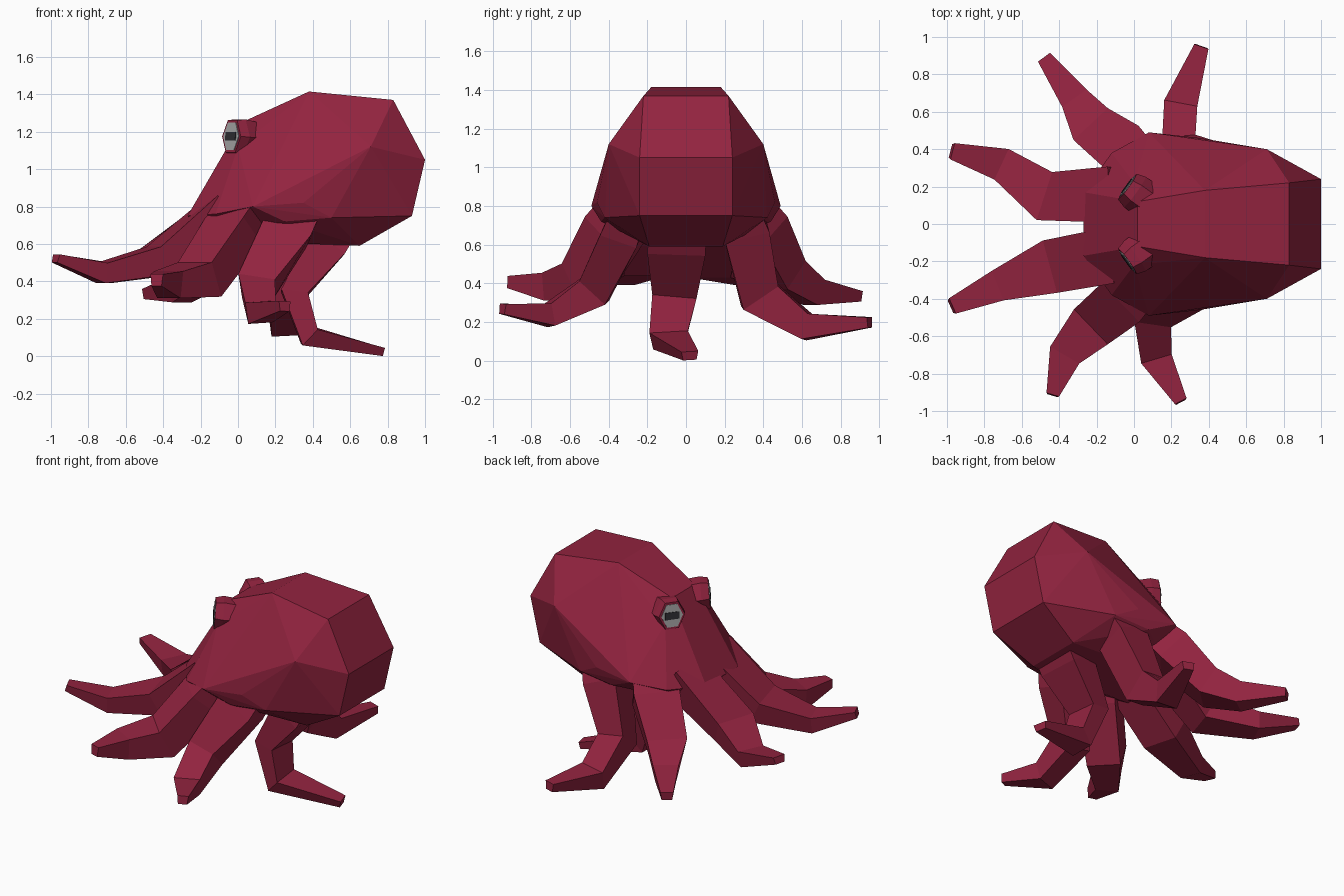
import bpy, bmesh
from math import cos, sin, pi
from mathutils import Vector


def material(name, rgb):
    m = bpy.data.materials.new(name)
    m.diffuse_color = (*rgb, 1)
    return m


SKIN = material("skin", (0.29, 0.017, 0.05))
GREY = material("eye_grey", (0.4, 0.4, 0.4))
DARK = material("pupil_dark", (0.03, 0.03, 0.035))


def finish(bm, name, mat):
    bmesh.ops.recalc_face_normals(bm, faces=bm.faces[:])
    me = bpy.data.meshes.new(name)
    bm.to_mesh(me)
    bm.free()
    me.materials.append(mat)
    ob = bpy.data.objects.new(name, me)
    bpy.context.collection.objects.link(ob)
    return ob


def loft(rings, name, mat):
    # skin a list of equal point rings and cap both ends
    bm = bmesh.new()
    vs = [[bm.verts.new(p) for p in r] for r in rings]
    n = len(vs[0])
    for a, b in zip(vs, vs[1:]):
        for i in range(n):
            j = (i + 1) % n
            bm.faces.new((a[i], a[j], b[j], b[i]))
    bm.faces.new(vs[0])
    bm.faces.new(vs[-1])
    return finish(bm, name, mat)


# mantle and head: faceted hull of mirrored half points
half = [(0.83, 0.22, 1.37), (1.0, 0.24, 1.05), (0.93, 0.24, 0.75),
        (0.38, 0.18, 1.415), (0.71, 0.40, 1.12), (0.50, 0.42, 0.74),
        (0.65, 0.19, 0.59), (0.35, 0.46, 0.82), (0.08, 0.49, 0.80),
        (0.02, 0.12, 1.25), (0.0, 0.22, 1.12), (-0.2, 0.16, 0.87),
        (-0.27, 0.17, 0.75), (-0.12, 0.38, 0.76), (0.25, 0.44, 0.72),
        (-0.12, 0.2, 0.62)]
bm = bmesh.new()
for x, y, z in half:
    for s in (1, -1):
        bm.verts.new((x, y * s, z))
bmesh.ops.convex_hull(bm, input=bm.verts[:])
bmesh.ops.delete(bm, geom=[v for v in bm.verts if not v.link_faces], context='VERTS')
bmesh.ops.dissolve_limit(bm, angle_limit=0.06, verts=bm.verts[:], edges=bm.edges[:])
finish(bm, "mantle", SKIN)


# arms: four-sided tapering tubes; each station is x, y, z, width, height
def arm(name, path, axis=None):
    pts = [Vector(p[:3]) for p in path]
    rings = []
    for i, p in enumerate(path):
        a = (pts[i] - pts[i - 1]).normalized() if i else Vector()
        b = (pts[i + 1] - pts[i]).normalized() if i < len(pts) - 1 else Vector()
        t = (a + b).normalized()
        side = t.cross(Vector((0, 0, 1))).normalized()
        if axis:  # steep arms keep one fixed width direction
            side = (Vector(axis) - t * t.dot(Vector(axis))).normalized()
        up = side.cross(t)
        w, h = p[3] / 2, p[4] / 2
        rings.append([pts[i] + side * (u * w) + up * (v * h)
                      for u, v in ((1, 0.8), (-1, 0.8), (-0.8, -1), (0.8, -1))])
    loft(rings, name, SKIN)


arm("front_arm_left", [(-0.08, 0.16, 0.79, 0.30, 0.22), (-0.45, 0.14, 0.51, 0.27, 0.18),
                       (-0.71, 0.32, 0.45, 0.18, 0.12), (-0.975, 0.39, 0.525, 0.09, 0.05)])
arm("front_arm_right", [(-0.08, -0.16, 0.79, 0.30, 0.22), (-0.42, -0.22, 0.52, 0.29, 0.18),
                        (-0.73, -0.33, 0.45, 0.17, 0.12), (-0.975, -0.44, 0.525, 0.09, 0.05)])
arm("side_arm_right", [(0.06, -0.28, 0.82, 0.26, 0.20), (-0.02, -0.37, 0.68, 0.29, 0.24),
                       (-0.2, -0.52, 0.42, 0.26, 0.23),
                       (-0.37, -0.70, 0.39, 0.18, 0.16), (-0.435, -0.915, 0.41, 0.07, 0.07)])
arm("side_arm_left", [(0.06, 0.28, 0.82, 0.26, 0.20), (-0.02, 0.37, 0.68, 0.29, 0.24),
                      (-0.2, 0.50, 0.45, 0.25, 0.20),
                      (-0.31, 0.66, 0.36, 0.16, 0.15), (-0.48, 0.89, 0.335, 0.08, 0.06)])
arm("rear_side_arm_right", [(0.34, -0.29, 0.80, 0.24, 0.20), (0.27, -0.34, 0.67, 0.27, 0.22),
                            (0.10, -0.48, 0.37, 0.20, 0.20),
                            (0.12, -0.71, 0.24, 0.17, 0.13), (0.25, -0.95, 0.27, 0.07, 0.06)],
    (-1, 0, 0))
arm("rear_side_arm_left", [(0.42, 0.28, 0.80, 0.22, 0.22), (0.36, 0.32, 0.68, 0.24, 0.26),
                           (0.24, 0.39, 0.34, 0.18, 0.24),
                           (0.25, 0.63, 0.18, 0.18, 0.15), (0.36, 0.95, 0.2, 0.08, 0.06)],
    (1, 0, 0))
arm("back_arm", [(0.60, -0.04, 0.77, 0.30, 0.22), (0.49, -0.05, 0.60, 0.30, 0.24),
                 (0.31, -0.06, 0.34, 0.23, 0.16),
                 (0.385, -0.09, 0.11, 0.20, 0.13), (0.77, 0.02, 0.027, 0.09, 0.05)],
    (0, -1, 0))


# eyes: hexagonal stalk, grey disc and dark slit pupil on each side
def eye(s, label):
    n = Vector((-0.8, 0.58 * s, 0.08)).normalized()
    side = n.cross(Vector((0, 0, 1))).normalized()
    up = side.cross(n)
    c = Vector((-0.035, 0.2 * s, 1.175))

    def ring(depth, ru, rv, k=6, ph=0.0):
        return [c + n * depth + side * (ru * cos(ph + 2 * pi * i / k))
                + up * (rv * sin(ph + 2 * pi * i / k)) for i in range(k)]

    loft([ring(-0.2, 0.10, 0.09), ring(-0.05, 0.10, 0.11), ring(0, 0.085, 0.1)],
         "eye_socket_" + label, SKIN)
    loft([ring(-0.01, 0.07, 0.085), ring(0.004, 0.07, 0.085)], "eye_" + label, GREY)
    loft([ring(-0.005, 0.065, 0.033, 4, pi / 4), ring(0.008, 0.065, 0.033, 4, pi / 4)],
         "pupil_" + label, DARK)


eye(1, "left")
eye(-1, "right")
